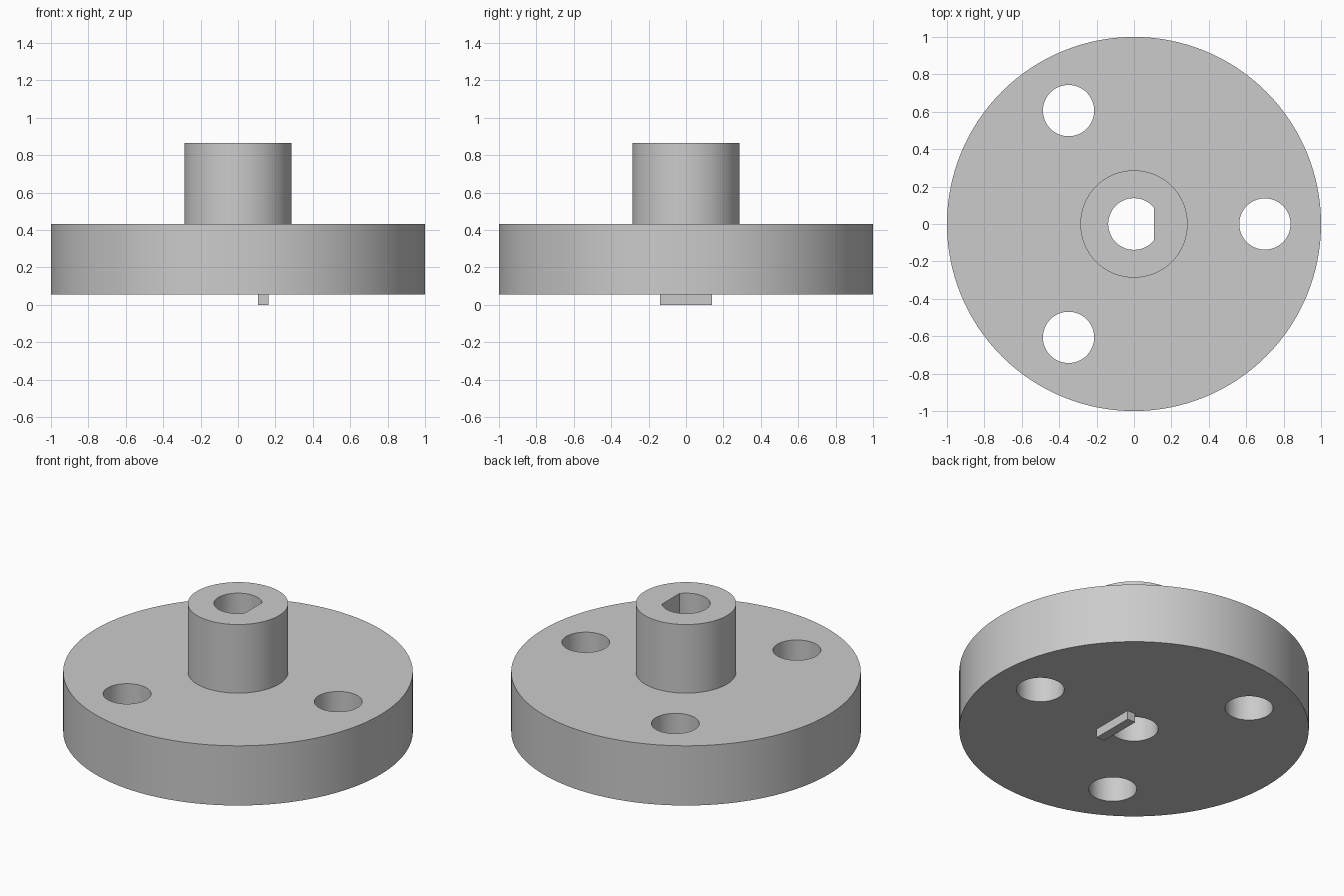
import bpy, bmesh
from math import radians, sin, cos, acos, pi

if "Cube" in bpy.data.objects:
    bpy.data.objects.remove(bpy.data.objects["Cube"], do_unlink=True)

DISC_BOTTOM, DISC_TOP, HUB_TOP = 0.056, 0.433, 0.866
DISC_R, HUB_R, BORE_R, FLAT_X = 1.0, 0.287, 0.138, 0.107
HOLE_R, HOLE_DIST = 0.137, 0.70

grey = bpy.data.materials.new("plain grey")
grey.use_nodes = True
colour = (0.6, 0.6, 0.6, 1)
grey.diffuse_color = colour
grey.node_tree.nodes["Principled BSDF"].inputs["Base Color"].default_value = colour


def circle(radius, count, start=0.0, end=2 * pi, closed=True):
    steps = count if closed else count - 1
    angles = [start + (end - start) * i / steps for i in range(count)]
    return [(radius * cos(a), radius * sin(a)) for a in angles]


def make_object(name, bm):
    bmesh.ops.recalc_face_normals(bm, faces=bm.faces)
    mesh = bpy.data.meshes.new(name)
    bm.to_mesh(mesh)
    bm.free()
    mesh.materials.append(grey)
    obj = bpy.data.objects.new(name, mesh)
    bpy.context.collection.objects.link(obj)
    return obj


def prism(name, outline, low, high, offset=(0, 0)):
    """Extrude a flat outline straight up."""
    bm = bmesh.new()
    base = bm.faces.new([bm.verts.new((x + offset[0], y + offset[1], low)) for x, y in outline])
    top = bmesh.ops.extrude_face_region(bm, geom=[base], use_keep_orig=True)["geom"]
    bmesh.ops.translate(bm, vec=(0, 0, high - low),
                        verts=[v for v in top if isinstance(v, bmesh.types.BMVert)])
    return make_object(name, bm)


# Disc with its raised hub, turned from one profile
bm = bmesh.new()
profile = [(0, DISC_BOTTOM), (DISC_R, DISC_BOTTOM), (DISC_R, DISC_TOP),
           (HUB_R, DISC_TOP), (HUB_R, HUB_TOP), (0, HUB_TOP)]
verts = [bm.verts.new((r, 0, z)) for r, z in profile]
edges = [bm.edges.new(pair) for pair in zip(verts, verts[1:])]
bmesh.ops.spin(bm, geom=verts + edges, cent=(0, 0, 0), axis=(0, 0, 1),
               angle=2 * pi, steps=128, use_merge=True)
bmesh.ops.remove_doubles(bm, verts=bm.verts, dist=0.0001)
flange = make_object("flange_with_hub", bm)

# Cutters: a D-shaped shaft bore and three bolt holes
flat_angle = acos(FLAT_X / BORE_R)
bore = circle(BORE_R, 56, flat_angle, 2 * pi - flat_angle, closed=False)
cutters = [prism("bore_cutter", bore, -0.2, 1.2)]
for i in range(3):
    a = radians(120 * i)
    cutters.append(prism(f"bolt_hole_cutter_{i + 1}", circle(HOLE_R, 64), -0.2, 0.7,
                         (HOLE_DIST * cos(a), HOLE_DIST * sin(a))))
for cutter in cutters:
    cutter.hide_render = True
    cutter.hide_set(True)
    cut = flange.modifiers.new(cutter.name, "BOOLEAN")
    cut.operation = "DIFFERENCE"
    cut.solver = "EXACT"
    cut.object = cutter

# Apply the cuts and drop the cutters
bpy.context.view_layer.update()
graph = bpy.context.evaluated_depsgraph_get()
finished = bpy.data.meshes.new_from_object(flange.evaluated_get(graph))
flange.modifiers.clear()
flange.data = finished
for cutter in cutters:
    bpy.data.objects.remove(cutter, do_unlink=True)

# Key bar end standing out below the flat of the bore
prism("key_bar", [(FLAT_X, -BORE_R), (0.163, -BORE_R), (0.163, BORE_R), (FLAT_X, BORE_R)],
      0, DISC_BOTTOM)

# Smooth round walls, sharp rims
bpy.ops.object.select_all(action="DESELECT")
flange.select_set(True)
bpy.context.view_layer.objects.active = flange
bpy.ops.object.shade_smooth_by_angle(angle=radians(30))
